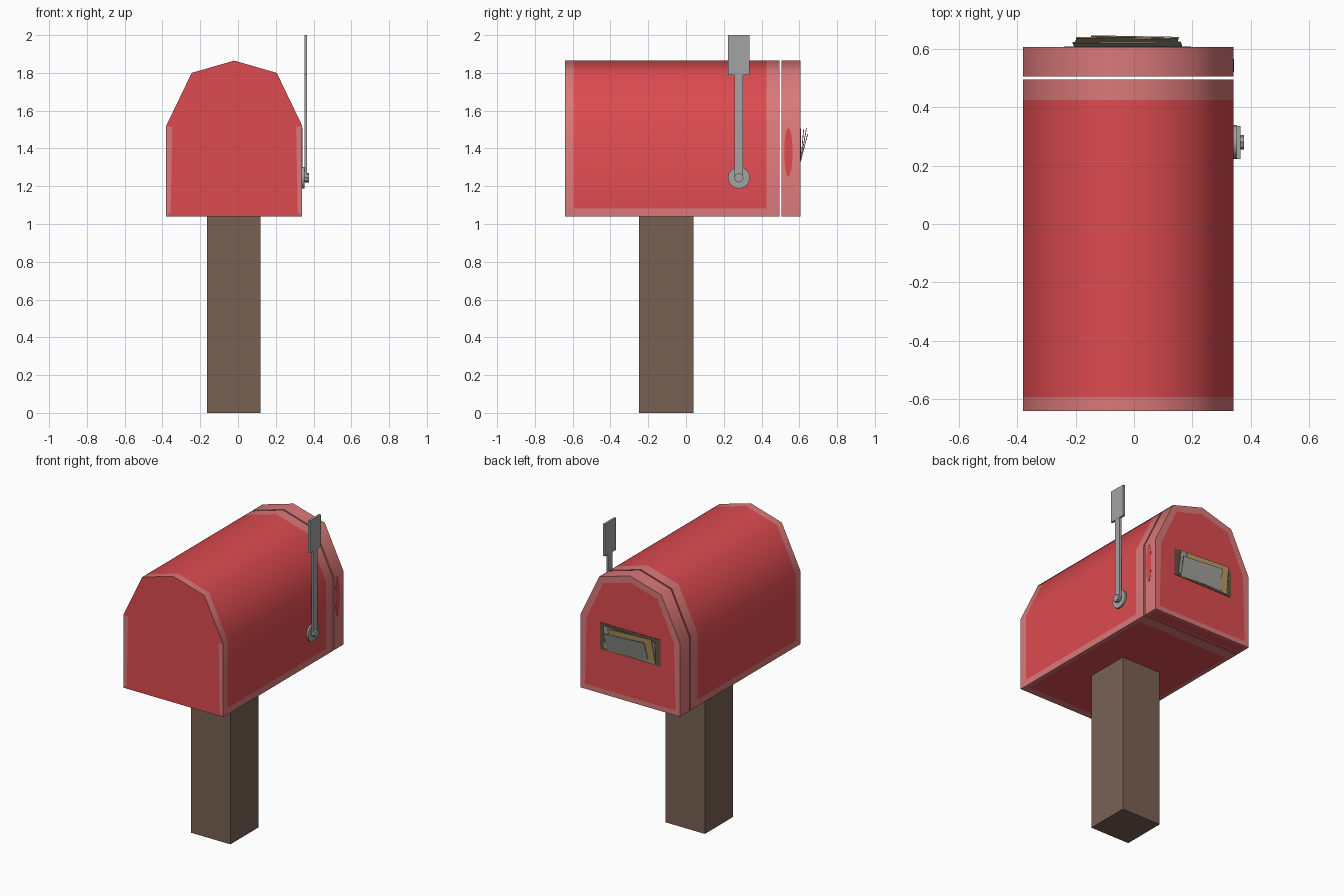
import bpy, bmesh
from math import radians, pi
from mathutils import Vector, Matrix

cube = bpy.data.objects.get("Cube")
if cube:
    bpy.data.objects.remove(cube, do_unlink=True)


def material(name, rgb):
    m = bpy.data.materials.new(name)
    m.use_nodes = True
    m.diffuse_color = (*rgb, 1)
    m.node_tree.nodes["Principled BSDF"].inputs["Base Color"].default_value = (*rgb, 1)
    return m


red = material("red paint", (0.72, 0.07, 0.08))
worn = material("worn pale red", (0.70, 0.19, 0.19))
wood = material("brown wood", (0.19, 0.12, 0.088))
metal = material("grey metal", (0.37, 0.37, 0.37))
slot_brown = material("dark slot", (0.13, 0.085, 0.05))
paper = material("grey paper", (0.36, 0.36, 0.35))
manila = material("tan paper", (0.50, 0.34, 0.13))


def finish(name, bm, mats, smooth=None):
    bmesh.ops.recalc_face_normals(bm, faces=bm.faces)
    mesh = bpy.data.meshes.new(name)
    bm.to_mesh(mesh)
    bm.free()
    obj = bpy.data.objects.new(name, mesh)
    bpy.context.collection.objects.link(obj)
    for m in mats:
        mesh.materials.append(m)
    if smooth:
        bpy.ops.object.select_all(action="DESELECT")
        obj.select_set(True)
        bpy.context.view_layer.objects.active = obj
        bpy.ops.object.shade_smooth_by_angle(angle=radians(smooth))
    return obj


def box(name, lo, hi, mat, turn=Matrix()):
    bm = bmesh.new()
    lo, hi = Vector(lo), Vector(hi)
    bmesh.ops.create_cube(bm, size=1)
    bmesh.ops.scale(bm, vec=hi - lo, verts=bm.verts)
    bmesh.ops.translate(bm, vec=(lo + hi) / 2, verts=bm.verts)
    bm.transform(turn)
    return finish(name, bm, [mat])


def disc(name, x0, x1, y, z, radius, sides, mat, flat=1.0):
    # Cylinder along x, optionally squashed along y
    bm = bmesh.new()
    bmesh.ops.create_cone(bm, cap_ends=True, segments=sides, radius1=radius,
                          radius2=radius, depth=x1 - x0)
    bm.transform(Matrix.Translation(((x0 + x1) / 2, y, z))
                 @ Matrix.Diagonal((1, flat, 1, 1)) @ Matrix.Rotation(pi / 2, 4, "Y"))
    return finish(name, bm, [mat], 35)


MID = -0.02                                   # centre line of the box in x
HALF = [(0.36, 1.04), (0.36, 1.52), (0.225, 1.80)]
ARCH = [(MID + x, z) for x, z in HALF] + [(MID, 1.865)] \
    + [(MID - x, z) for x, z in reversed(HALF)]


def arch_solid(y0, y1):
    bm = bmesh.new()
    face = bm.faces.new([bm.verts.new((x, y0, z)) for x, z in ARCH])
    new = bmesh.ops.extrude_face_region(bm, geom=[face])["geom"]
    bmesh.ops.translate(bm, vec=(0, y1 - y0, 0),
                        verts=[g for g in new if isinstance(g, bmesh.types.BMVert)])
    bmesh.ops.recalc_face_normals(bm, faces=bm.faces)
    return bm


def inset(bm, keep, width):
    # Inset each matching face and return the inner ones
    faces = [f for f in bm.faces if keep(f.normal)]
    bmesh.ops.inset_individual(bm, faces=faces, thickness=width)
    return faces


def cut(bm, point, normal, keep):
    faces = [f for f in bm.faces if keep(f.normal)]
    geom = set(faces)
    for f in faces:
        geom.update(f.edges, f.verts)
    bmesh.ops.bisect_plane(bm, geom=list(geom), plane_co=point, plane_no=normal)
    bm.normal_update()


# Mailbox body with pale worn margins
bm = arch_solid(-0.64, 0.495)
for f in inset(bm, lambda n: abs(n.y) > 0.9, 0.033):
    f.tag = True
centres = [f.calc_center_median().copy() for f in bm.faces if f.tag]
for y in (-0.592, 0.425):
    cut(bm, (0, y, 0), (0, 1, 0), lambda n: abs(n.y) < 0.5)
cut(bm, (0, 0, 1.082), (0, 0, 1), lambda n: abs(n.x) > 0.95)
for s in (-1, 1):
    cut(bm, (MID + s * 0.335, 0, 0), (1, 0, 0), lambda n: n.z < -0.9)
for f in bm.faces:
    c, n = f.calc_center_median(), f.normal
    if abs(n.y) > 0.9:
        f.material_index = 0 if any((c - k).length < 0.01 for k in centres) else 1
    else:
        f.material_index = int(c.y < -0.592 or c.y > 0.425
                               or (abs(n.x) > 0.95 and c.z < 1.08)
                               or (n.z < -0.9 and abs(c.x - MID) > 0.335))
finish("mailbox_body", bm, [red, worn], 60)

# Door: worn all round, red in the middle of its face and underside
bm = arch_solid(0.505, 0.605)
for f in bm.faces:
    f.material_index = 1
for f in inset(bm, lambda n: n.y > 0.9, 0.045) + inset(bm, lambda n: n.z < -0.9, 0.025):
    f.material_index = 0
finish("mailbox_door", bm, [red, worn], 60)
disc("door_side_paint_patch", 0.339, 0.342, 0.542, 1.38, 0.13, 16, red, 0.17)

# Post
box("post", (-0.165, -0.25, 0), (0.12, 0.04, 1.04), wood)

# Signal flag on its pivot
disc("flag_washer", 0.338, 0.352, 0.28, 1.245, 0.058, 16, metal)
box("flag_arm", (0.352, 0.257, 1.235), (0.364, 0.302, 1.80), metal)
box("flag_plate", (0.351, 0.222, 1.79), (0.365, 0.335, 2.0), metal)
disc("flag_knob", 0.352, 0.376, 0.28, 1.245, 0.025, 8, metal)

# Letter slot and the letters leaning out of it
box("letter_slot", (-0.24, 0.604, 1.33), (0.195, 0.608, 1.505), slot_brown)
letters = [("back_letter", paper, -0.02, 0.37, 0.150, 5, -2),
           ("middle_letter", manila, -0.045, 0.32, 0.158, 10, 3),
           ("front_letter", paper, -0.005, 0.30, 0.125, 15, 4)]
for name, mat, x, width, height, lean, roll in letters:
    turn = (Matrix.Translation((x, 0.607, 1.345))
            @ Matrix.Rotation(radians(-lean), 4, "X")
            @ Matrix.Rotation(radians(roll), 4, "Y"))
    box(name, (-width / 2, 0, 0), (width / 2, 0.004, height), mat, turn)
